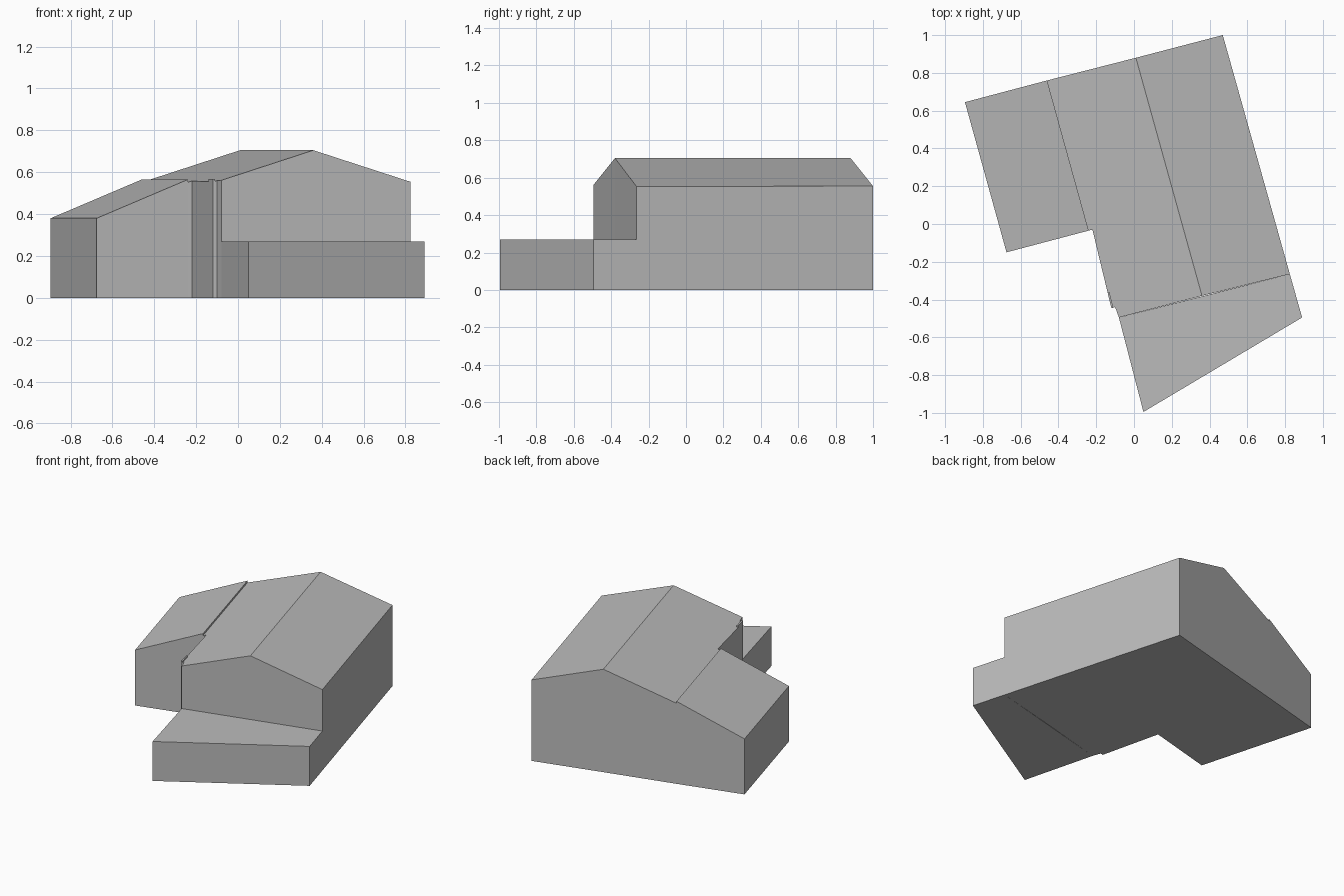
import bpy, bmesh
from mathutils import Vector

cube = bpy.data.objects.get("Cube")
if cube:
    bpy.data.objects.remove(cube, do_unlink=True)

# One plain grey for the whole building
grey = bpy.data.materials.new("plain_grey")
grey.use_nodes = True
colour = (0.5, 0.5, 0.5, 1)
grey.diffuse_color = colour
grey.node_tree.nodes["Principled BSDF"].inputs["Base Color"].default_value = colour


def block(name, plan, height, roof=None):
    """Raise a plan outline to a height rule; roof lists index loops of the top."""
    bm = bmesh.new()
    low = [bm.verts.new((x, y, 0)) for x, y in plan]
    top = [bm.verts.new((x, y, height(x, y))) for x, y in plan]
    n = len(plan)
    bm.faces.new(low[::-1])
    for loop in roof or [range(n)]:
        bm.faces.new([top[i] for i in loop])
    for i in range(n):
        j = (i + 1) % n
        bm.faces.new((low[i], low[j], top[j], top[i]))
    bmesh.ops.recalc_face_normals(bm, faces=bm.faces)
    mesh = bpy.data.meshes.new(name)
    bm.to_mesh(mesh)
    bm.free()
    mesh.materials.append(grey)
    obj = bpy.data.objects.new(name, mesh)
    bpy.context.collection.objects.link(obj)
    return obj


# Gabled main house with a small jog in its left-hand wall
ridge_back, ridge_front = Vector((0.01, 0.88)), Vector((0.36, -0.38))
along = (ridge_front - ridge_back).normalized()
across = Vector((-along.y, along.x))


def gable(x, y):
    return 0.705 - 0.316 * abs((Vector((x, y)) - ridge_back).dot(across))


main_plan = [(0.47, 1.0), tuple(ridge_back), (-0.46, 0.76), (-0.24, -0.035),
             (-0.22, -0.03), (-0.12, -0.445), (-0.10, -0.44), (-0.08, -0.495),
             tuple(ridge_front), (0.825, -0.265)]
block("main_house", main_plan, gable, [(0, 1, 8, 9), range(1, 9)])

# Lean-to annex, its roof falling away from the main house
inner_back, inner_front = Vector((-0.46, 0.76)), Vector((-0.24, -0.035))
edge = (inner_front - inner_back).normalized()
out = Vector((edge.y, -edge.x))
annex_plan = [tuple(inner_back), (-0.895, 0.645), (-0.675, -0.15), tuple(inner_front)]
fall = 0.185 / abs((Vector(annex_plan[2]) - inner_front).dot(out))


def lean_to(x, y):
    return 0.565 - fall * abs((Vector((x, y)) - inner_back).dot(out))


block("side_annex", annex_plan, lean_to)

# Low flat-roofed wing at the front
block("front_wing", [(-0.08, -0.495), (0.05, -0.995), (0.89, -0.495), (0.825, -0.265)],
      lambda x, y: 0.27)

# Thin upstand at the end of the recessed wall
block("wall_upstand", [(-0.14, -0.362), (-0.12, -0.445), (-0.11, -0.443), (-0.13, -0.36)],
      lambda x, y: 0.567)
